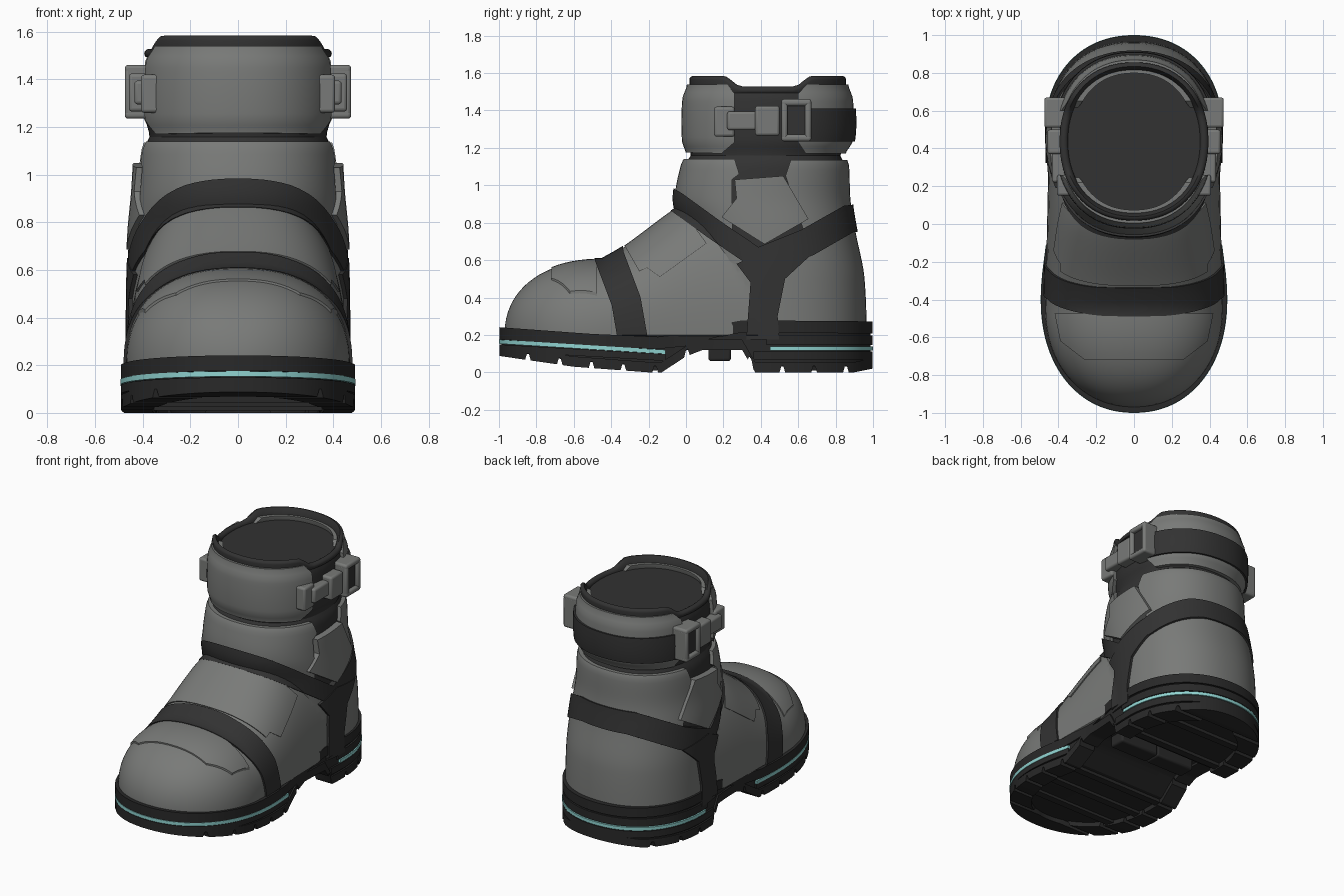
import bpy, bmesh, math
from mathutils import Vector

if "Cube" in bpy.data.objects:
    bpy.data.objects.remove(bpy.data.objects["Cube"])


def material(name, rgb):
    m = bpy.data.materials.new(name)
    m.diffuse_color = (*rgb, 1)
    m.use_nodes = True
    m.node_tree.nodes["Principled BSDF"].inputs["Base Color"].default_value = m.diffuse_color
    return m


GREY = material("armour grey", (0.19, 0.195, 0.188))
DARK = material("dark fabric", (0.032, 0.032, 0.032))
RUBBER = material("black rubber", (0.022, 0.022, 0.022))
TEAL = material("teal line", (0.28, 0.66, 0.64))
ANG = [2 * math.pi * (i + .5) / 72 for i in range(72)]
helpers = []


# ---------- helpers ----------
def curve(table, t):
    """Smooth interpolation of rows (t, a, b, ...)."""
    i = 0
    while i < len(table) - 2 and t > table[i + 1][0]:
        i += 1
    p, q = Vector(table[i]), Vector(table[i + 1])
    o, r = Vector(table[max(i - 1, 0)]), Vector(table[min(i + 2, len(table) - 1)])
    h = q[0] - p[0]
    s = min(max((t - p[0]) / h, 0), 1)
    e = s * s * (3 - 2 * s)
    m0, m1 = (q - o) * h / (q[0] - o[0]), (r - p) * h / (r[0] - p[0])
    return (p * (1 - e) + q * e + m0 * s * (1 - s) ** 2 - m1 * s * s * (1 - s))[1:]


def linear(line, y):
    for p, q in zip(line, line[1:]):
        if y <= q[0]:
            break
    return p[1] + (q[1] - p[1]) * (y - p[0]) / (q[0] - p[0])


def spow(v, e):
    return math.copysign(abs(v) ** e, v)


def loft(name, rings, mat=None):
    bm = bmesh.new()
    vs = [[bm.verts.new(p) for p in ring] for ring in rings]
    for a, b in zip(vs, vs[1:]):
        for i in range(len(a)):
            bm.faces.new((a[i - 1], a[i], b[i], b[i - 1]))
    bm.faces.new(vs[0])
    bm.faces.new(vs[-1])
    bmesh.ops.recalc_face_normals(bm, faces=bm.faces)
    me = bpy.data.meshes.new(name)
    bm.to_mesh(me)
    bm.free()
    ob = bpy.data.objects.new(name, me)
    bpy.context.collection.objects.link(ob)
    if mat:
        me.materials.append(mat)
    return ob


def boolean(a, b, op, mat=None):
    """Apply a boolean of b onto a."""
    md = a.modifiers.new("cut", 'BOOLEAN')
    md.operation, md.object, md.solver = op, b, 'EXACT'
    dg = bpy.context.evaluated_depsgraph_get()
    dg.update()
    me = bpy.data.meshes.new_from_object(a.evaluated_get(dg))
    a.modifiers.clear()
    a.data = me
    me.materials.clear()
    if mat:
        me.materials.append(mat)
        me.polygons.foreach_set("material_index", [0] * len(me.polygons))
    return a


def helper(ob):
    ob.hide_render = True
    helpers.append(ob)
    return ob


def plate(name, poly, src, mat):
    """Piece of src inside a prism drawn in side view (y, z)."""
    return boolean(loft(name, [[(x, *p) for p in poly] for x in (-.7, .7)]), src, 'INTERSECT', mat)


def rect(y0, y1, z0, z1):
    return [(y0, z0), (y1, z0), (y1, z1), (y0, z1)]


def ribbon(line, width):
    """Band of constant width along a side-view line."""
    left, right = [], []
    for i, p in enumerate(line):
        d = Vector(line[min(i + 1, len(line) - 1)]) - Vector(line[max(i - 1, 0)])
        n = Vector((-d.y, d.x)).normalized() * width / 2
        left.append(tuple(Vector(p) + n))
        right.append(tuple(Vector(p) - n))
    return left + right[::-1]


def block(name, poly, x0, x1, mat):
    """Softened block, repeated on both sides."""
    for side, sx in (("right", 1), ("left", -1)):
        ob = loft(f"{name}_{side}", [[(sx * x, y, z) for y, z in poly] for x in (x0, x1)], mat)
        md = ob.modifiers.new("soft", 'BEVEL')
        md.width, md.segments = .014, 3


# ---------- boot form: a leg lofted upward and a foot lofted forward ----------
# leg rows: height, front, back, half width
LEG = [(0, 0, .97, .455), (.5, 0, .955, .455), (.76, -.02, .905, .445), (.92, -.06, .88, .43),
       (1.12, -.025, .87, .415), (1.16, 0, .85, .397), (1.24, -.022, .893, .415),
       (1.46, -.02, .893, .412), (1.54, .005, .868, .39), (1.8, .01, .865, .39)]
# foot rows: y, top height
INSTEP = [(-.45, .6), (-.33, .67), (-.08, .855), (.02, .915), (.15, .95), (.5, .95)]


def form(off, top):
    rings = []
    z0 = .16 + off
    for k in range(61):
        z = z0 + (top - z0) * k / 60
        f, b, w = curve(LEG, z)
        c, l = (f + b) / 2, (b - f) / 2
        rings.append([((w + off) * spow(math.cos(a), .9), c + (l + off) * spow(math.sin(a), .9), z)
                      for a in ANG])
    leg = loft("boot_form", rings)
    rows = []
    for k in range(20):                                # rounded toe
        t = math.cos(math.radians(2 + 4.4 * k))
        s = (1 - t**2.1) ** .476
        rows.append((-.45 - t * (.52 + off), .2 + .4 * (1 - t**2.2) ** .4545, .47 * s, s))
    for k in range(27):                                # rising instep
        y = -.45 + (.95 + off) * k / 26
        rows.append((y, curve(INSTEP, y)[0], .47 - .02 * k / 26, 1))
    rings = [[((w + off * s) * spow(math.cos(a), .85), y,
               .2 + (h - .2 + off * s) * spow(math.sin(a), .88) if math.sin(a) > 0
               else .2 + (.03 - off) * math.sin(a)) for a in ANG] for y, h, w, s in rows]
    foot = loft("foot_form", rings)
    boolean(leg, foot, 'UNION')
    bpy.data.objects.remove(foot)
    return leg


body = form(-.025, 1.5)
body.name = "inner_boot"
body.data.materials.append(DARK)
core = helper(form(-.07, 1.75))
shells = {}


def shell(off):
    if off not in shells:
        shells[off] = helper(boolean(form(off, 1.62), core, 'DIFFERENCE'))
    return shells[off]


# ---------- armour plates, parted by the straps that lie over them ----------
V = [(-.2, 1.0), (-.05, .91), (.15, .765), (.4, .595)]  # front arm of ankle strap
W = [(.4, .595), (.65, .695), (.87, .82), (1.05, .84)]  # back arm
plate("lower_armour", [(-1.1, .17), (.1, .17), (.32, .22), (1.1, .22)] + W[::-1] + V[::-1] + [(-1.1, 1)],
      shell(0), GREY)
plate("instep_panel", [(-.33, .68), (-.25, .54), (-.21, .56), (-.14, .51), (.11, .69)] + V[1::-1],
      shell(.008), GREY)
plate("toe_strap", ribbon([(-.43, .75), (-.41, .62), (-.32, .38), (-.28, .15)], .16), shell(.012), DARK)
plate("ankle_strap_front", ribbon(V, .11), shell(.012), DARK)
plate("ankle_strap_back", ribbon(W, .15), shell(.012), DARK)
plate("ankle_strap_stem", [(.42, .65), (.27, .58), (.345, .48), (.32, .15), (.5, .15), (.49, .3), (.53, .5),
                           (.66, .62)], shell(.016), DARK)
plate("ankle_front_plate", [(-.2, 1.14), (.26, 1.14), (.285, 1.06), (.245, 1.03), (.25, .73)] + V[2::-1],
      shell(0), GREY)
plate("ankle_back_plate", [(.56, 1.135), (1.05, 1.135)] + W[:0:-1] + [(.532, 1.05)], shell(0), GREY)
plate("ankle_side_plate", [(.26, 1.03), (.52, 1.05), (.655, .82), (.42, .685), (.19, .83), (.27, .93)],
      shell(.02), GREY)
plate("cuff_front", [(-.2, 1.18), (.19, 1.17), (.26, 1.23), (.26, 1.49), (.22, 1.54), (-.2, 1.54)],
      shell(0), GREY)
plate("cuff_back", [(1.1, 1.17), (.64, 1.17), (.6, 1.23), (.6, 1.49), (.65, 1.54), (1.1, 1.54)],
      shell(0), GREY)
plate("cuff_strap", rect(.62, 1.1, 1.235, 1.41), shell(.012), DARK)

# raised panel on top of the toe, drawn in plan
half = [(.42, -.475), (.39, -.62), (.26, -.72)]
plan = half + [(-x, y) for x, y in half[::-1]]
boolean(loft("toe_top_panel", [[(*p, z) for p in plan] for z in (.38, .8)]), shell(.008), 'INTERSECT', GREY)

# collar lining with raised front and back, closed by the lid inside
rings = []
for k in range(11):
    t = math.pi * (k / 8 - .25)
    lip, lift = .022 * math.cos(t), min(1, (10 - k) / 4, k / 2)
    ring = []
    for a in ANG:
        s = min(max((abs(math.sin(a)) - .32) / .25, 0), 1)
        ring.append(((.372 + lip) * spow(math.cos(a), .92), .437 + (.397 + lip) * spow(math.sin(a), .92),
                     1.508 + .02 * math.sin(t) + lift * .057 * s * s * (3 - 2 * s)))
    rings.append(ring)
loft("collar_lining", rings, DARK)

# ---------- cuff buckles on both sides ----------
block("buckle_lug", rect(.15, .26, 1.26, 1.42), .3, .408, GREY)
block("buckle_strap", rect(.22, .42, 1.295, 1.395), .36, .435, GREY)
block("buckle_clasp", rect(.37, .5, 1.265, 1.425), .36, .458, GREY)
block("buckle_core", rect(.52, .65, 1.26, 1.44), .34, .452, DARK)
for i, d in enumerate((-1, 1)):
    z, y = 1.348 + .095 * d, .59 + .063 * d
    block(f"buckle_rail_{i}", rect(.51, .67, z - .018, z + .018), .35, .475, GREY)
    block(f"buckle_post_{i}", rect(y - .017, y + .017, 1.245, 1.45), .35, .475, GREY)


# ---------- sole ----------
def outline(off, z0=-.1, z1=.5):
    pts = []
    for k in range(97):
        y = -math.cos(math.pi * k / 96)
        m = math.pi * min(max((y + .4) / .9, 0), 1)    # waist
        w = .482 - .03 * math.sin(m) ** 2 + .012 * math.cos(m)
        t = max((-.4 - y) / .6, (y - .5) / .5, 0)      # rounded ends
        pts.append((w * max(0, 1 - t**2.15) ** .465 * (1 + off / .48), y * (1 + off)))
    pts += [(-x, y) for x, y in pts[-2:0:-1]]
    return helper(loft("plan", [[(*p, z) for p in pts] for z in (z0, z1)]))


BOTTOM = [(-1.05, .095), (-.6, .03), (-.2, 0), (-.13, 0), (0, .085), (.09, .12), (.3, .12), (.37, 0),
          (.9, 0), (1.05, .03)]
TOP = [(-1.05, .245), (-.5, .205), (-.15, .19), (0, .205), (.15, .25), (.3, .278), (1.05, .272)]


def shifted(line, d):
    return [(y, z + d) for y, z in line]


full, inset, edge = outline(-.002), outline(-.014), outline(0)
inner = outline(-.13, -.2, .6)
ring = boolean(outline(-.002), inner, 'DIFFERENCE')
plate("sole_core", shifted(BOTTOM, .032) + shifted(TOP, -.008)[::-1], inset, RUBBER)
plate("welt", shifted(TOP, -.065) + TOP[::-1], full, RUBBER)
plate("heel_welt", rect(.43, 1.05, .145, .198), full, RUBBER)
# tread ring, notched at regular steps
tread = []
for k in range(-104, 105):
    z = linear(BOTTOM, k / 100)
    tread.append((k / 100, z + (.035 if k % 17 < 2 and z < .1 else 0)))
plate("tread", tread + shifted(BOTTOM, .055)[::-1], ring, RUBBER)
# side wall between tread and teal line
plate("side_wall_front", ribbon([(-1.05, .134), (-.11, .079)], .036), full, RUBBER)
plate("side_wall_heel", rect(.36, 1.05, .066, .112), full, RUBBER)
# glowing line around toe and heel
plate("teal_line_front", ribbon([(-1.05, .167), (-.11, .109)], .022), edge, TEAL)
plate("teal_line_heel", ribbon([(.45, .128), (1.05, .128)], .022), edge, TEAL)
# cross bars under the sole and the shank block in the arch
for i, y in enumerate((-.62, -.4, -.18, .43, .7)):
    z = linear(BOTTOM, y) + .01
    plate(f"tread_bar_{i}", rect(y - .025, y + .025, z, .1), inner, RUBBER)
block("shank_block", rect(.12, .24, .06, .15), 0, .3, RUBBER)

# ---------- clean up and shading ----------
for ob in helpers:
    bpy.data.objects.remove(ob)
for ob in bpy.context.scene.objects:
    ob.select_set(True)
    bpy.context.view_layer.objects.active = ob
bpy.ops.object.shade_smooth_by_angle(angle=math.radians(32))
